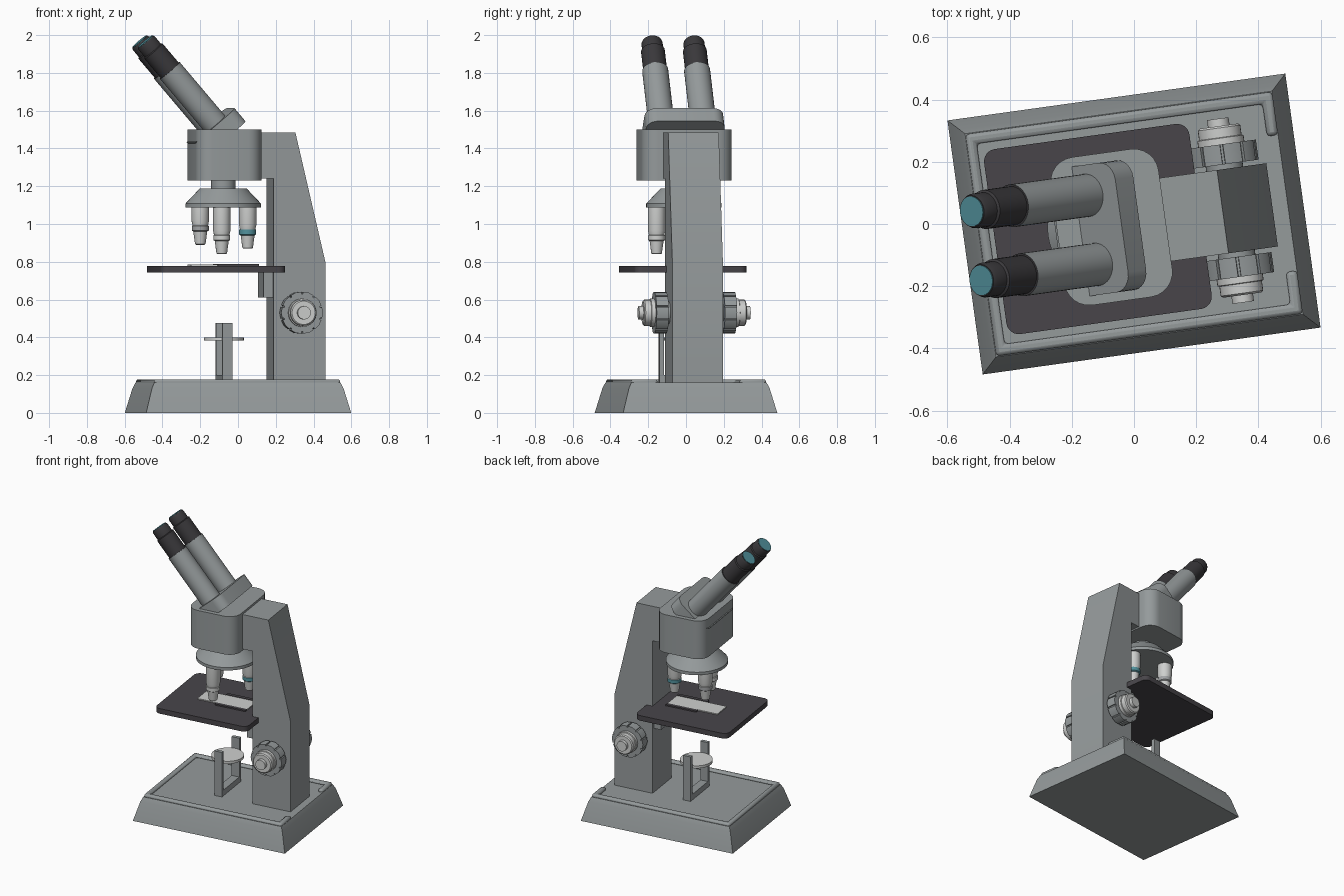
import bpy, bmesh, math
from mathutils import Matrix, Vector

if "Cube" in bpy.data.objects:
    bpy.data.objects.remove(bpy.data.objects["Cube"])


def material(name, *rgb):
    m = bpy.data.materials.new(name)
    m.use_nodes = True
    m.diffuse_color = (*rgb, 1)
    m.node_tree.nodes["Principled BSDF"].inputs["Base Color"].default_value = (*rgb, 1)
    return m


body = material("body grey", .30, .325, .33)
steel = material("light metal", .62, .63, .62)
mid = material("ring grey", .36, .37, .38)
dark = material("stage charcoal", .065, .06, .068)
black = material("grip black", .042, .04, .044)
teal = material("teal glass", .085, .29, .34)

TURN = Matrix.Rotation(math.radians(7.9), 4, 'Z')   # whole instrument sits slightly turned


def move(x=0, y=0, z=0):
    return Matrix.Translation((x, y, z))


def finish(name, bm, mats, matrix=Matrix(), bevel=0):
    bmesh.ops.recalc_face_normals(bm, faces=bm.faces)
    bm.transform(TURN @ matrix)
    me = bpy.data.meshes.new(name)
    bm.to_mesh(me)
    bm.free()
    for m in mats:
        me.materials.append(m)
    ob = bpy.data.objects.new(name, me)
    bpy.context.collection.objects.link(ob)
    if bevel:
        mod = ob.modifiers.new("bevel", 'BEVEL')
        mod.width, mod.segments = bevel, 2
    for o in bpy.context.selected_objects:
        o.select_set(False)
    ob.select_set(True)
    bpy.context.view_layer.objects.active = ob
    bpy.ops.object.shade_smooth_by_angle(angle=math.radians(32))
    return ob


def stack(rings, mats=None):
    """Skin a list of equal-length point rings and cap both ends."""
    bm = bmesh.new()
    rows = [[bm.verts.new(p) for p in ring] for ring in rings]
    n = len(rows[0])
    for k, (a, b) in enumerate(zip(rows, rows[1:])):
        for i in range(n):
            f = bm.faces.new((a[i], a[(i + 1) % n], b[(i + 1) % n], b[i]))
            f.material_index = mats[k] if mats else 0
    bm.faces.new(rows[0][::-1])
    top = bm.faces.new(rows[-1])
    top.material_index = mats[-1] if mats else 0
    return bm


def prism(name, outline, z0, z1, mat, matrix=Matrix(), bevel=0):
    bm = stack([[(x, y, z) for x, y in outline] for z in (z0, z1)])
    return finish(name, bm, [mat], matrix, bevel)


def rounded(hx, hy, r, seg=6):
    pts = []
    for q, (sx, sy) in enumerate(((1, 1), (-1, 1), (-1, -1), (1, -1))):
        for i in range(seg + 1):
            a = math.pi / 2 * (q + i / seg)
            pts.append((sx * (hx - r) + r * math.cos(a), sy * (hy - r) + r * math.sin(a)))
    return pts


def box(name, x0, x1, y0, y1, z0, z1, mat, bevel=0):
    return prism(name, [(x0, y0), (x1, y0), (x1, y1), (x0, y1)], z0, z1, mat, bevel=bevel)


def lathe(name, profile, mats, matrix=Matrix(), n=32):
    """Profile rows are radius, height and the material of the band that starts there."""
    ring = [(math.cos(2 * math.pi * i / n), math.sin(2 * math.pi * i / n)) for i in range(n)]
    bm = stack([[(r * x, r * y, h) for x, y in ring] for r, h, _ in profile],
               [m for _, _, m in profile])
    return finish(name, bm, mats, matrix)


# Base: sloped foot with a raised lip that is open behind the arm
foot = [(.548, .412, 0), (.512, .376, .13), (.498, .362, .16)]
finish("base", stack([[(-a, -b, z), (a, -b, z), (a, b, z), (-a, b, z)] for a, b, z in foot]), [body])
half = [(.498, .22), (.498, .36), (-.497, .36)]
inner = [(-.465, .325), (.462, .325), (.462, .22)]
lip = half + [(x, -y) for x, y in half[::-1]] + [(x, -y) for x, y in inner[::-1]] + inner
prism("base_lip", lip, .15, .178, body, bevel=.012)

# Arm
arm = [(.172, .155), (.448, .155), (.448, .8), (.288, 1.485), (0, 1.485), (0, 1.24), (.172, 1.24)]
prism("arm", arm, -.135, .135, body, Matrix.Rotation(math.pi / 2, 4, 'X'))

# Head block and tilted tube mount
prism("head", rounded(.175, .24, .08), 1.23, 1.5, body, move(-.073))
TILT = Matrix.Rotation(math.radians(-40.5), 4, 'Y')
prism("tube_mount", rounded(.14, .21, .06), 0, .09, body, move(-.088, 0, 1.454) @ TILT)

# Eyepieces, measured back from the lens end
tube = [(.069, -.62, 0), (.069, -.2, 1), (.063, -.2, 1), (.063, -.065, 1), (.056, -.06, 1),
        (.056, -.012, 1), (.051, 0, 1), (.048, 0, 2), (.048, .003, 2)]
for side, y in (("left", .112), ("right", -.112)):
    lathe(side + "_eyepiece", tube, [body, black, teal], move(-.51, y, 1.965) @ TILT)

# Revolving nosepiece
lathe("nosepiece", [(.2, 1.087, 0), (.2, 1.108, 0), (.125, 1.187, 0), (.064, 1.187, 0), (.064, 1.24, 0)],
      [body], move(-.079), 48)

# Three objectives around the nosepiece, tip first
styles = [("long", .84, 0), ("short", .87, 2), ("medium", .89, 1)]
for k, (label, tip, band) in enumerate(styles):
    a = math.radians(-101 + 120 * k)
    low = tip + .07
    prof = [(.022, tip, 0), (.028, tip + .004, 0), (.037, low, band), (.045, low + .005, band),
            (.045, low + .03, 0), (.041, low + .032, 0), (.046, low + .055, 0), (.046, 1.09, 0)]
    lathe(label + "_objective", prof, [steel, mid, teal],
          move(-.079 + .145 * math.cos(a), .145 * math.sin(a)))

# Stage, its bracket, the glass slide and the slide clips
prism("stage", rounded(.333, .3, .04), .742, .778, dark, move(-.117))
box("stage_bracket", .122, .18, -.112, .112, .61, .745, body)
box("slide", -.26, .1, -.065, .065, .777, .785, steel)
for side, y in (("left", .08), ("right", -.08)):
    box(side + "_slide_clip", -.12, .1, y - .012, y + .012, .777, .787, dark)

# Light collector: a disc held in a forked stand
box("fork_bar", -.102, -.047, -.13, .13, .155, .2, body)
for side, y in (("left", .122), ("right", -.122)):
    box(side + "_fork_post", -.102, -.047, y - .012, y + .012, .155, .475, body)
lathe("collector_disc", [(.105, .382, 0), (.105, .4, 0)], [steel], move(-.075), 40)

# Focus knobs, mirrored on both sides of the arm
grip = []
for i in range(10):
    for da, r in ((-.27, .11), (0, .112), (.27, .11), (.275, .1), (.35, .1)):
        a = 2 * math.pi * i / 10 + da
        grip.append((r * math.cos(a), r * math.sin(a)))
for side, s in (("left", -1), ("right", 1)):
    m = move(.313, 0, .53) @ Matrix.Rotation(s * math.pi / 2, 4, 'X')
    lathe(side + "_knob_hub", [(.06, .12, 0), (.06, .17, 0)], [body], m)
    prism(side + "_coarse_knob", grip, .15, .215, body, m)
    lathe(side + "_fine_knob", [(.075, .21, 0), (.075, .235, 0), (.069, .237, 0), (.069, .268, 0),
                                (.062, .274, 0), (.035, .274, 0), (.035, .298, 0)], [steel], m)
